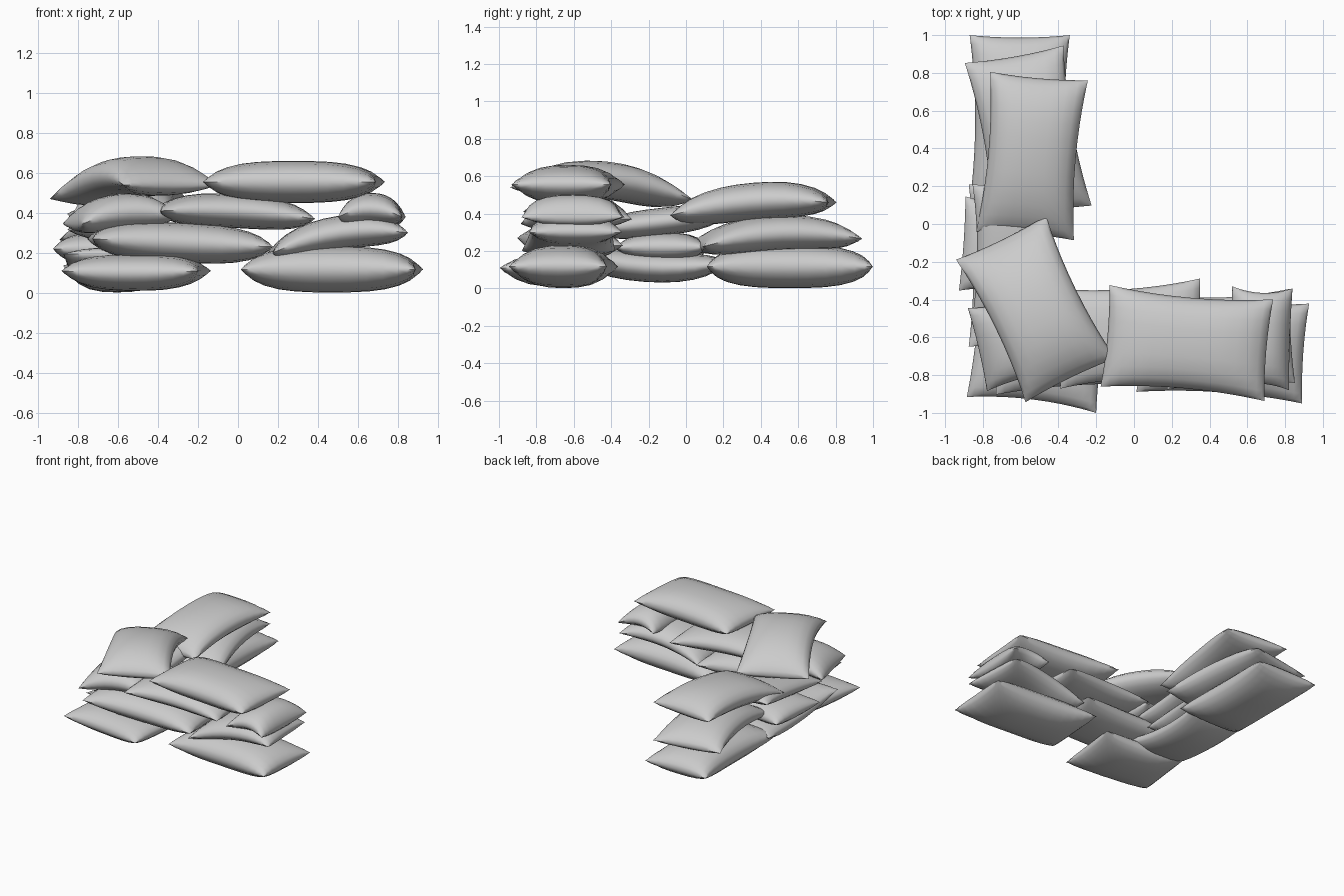
import bpy, bmesh
from math import radians, sin, pi
from mathutils import Matrix

if "Cube" in bpy.data.objects:
    bpy.data.objects.remove(bpy.data.objects["Cube"])


def sandbag(name, x, y, z, length, width, thick, yaw, bend=0.0, slope=0.0):
    """Stuffed bag with flared corners; bend droops both ends, slope lifts the +u end."""
    bm = bmesh.new()
    for side in (1, -1):
        new = bmesh.ops.create_grid(bm, x_segments=14, y_segments=10, size=1)["verts"]
        for v in new:
            # denser rows toward the seam
            u, w = sin(v.co.x * pi / 2), sin(v.co.y * pi / 2)
            puff = max(0, 1 - abs(u) ** 3) ** 0.52 * max(0, 1 - abs(w) ** 2.6) ** 0.52
            v.co.x = u * length / 2 * (1 - 0.03 * (1 - w * w))
            v.co.y = w * width / 2 * (1 - 0.11 * (1 - u * u))
            v.co.z = side * puff * thick / 2 + slope * u - bend * u * u
        if side < 0:
            faces = {f for v in new for f in v.link_faces}
            bmesh.ops.reverse_faces(bm, faces=list(faces))
    bmesh.ops.remove_doubles(bm, verts=bm.verts, dist=0.0005)
    bm.transform(Matrix.Translation((x, y, z)) @ Matrix.Rotation(radians(yaw), 4, 'Z'))
    me = bpy.data.meshes.new(name)
    bm.to_mesh(me)
    bm.free()
    ob = bpy.data.objects.new(name, me)
    bpy.context.collection.objects.link(ob)
    ob.select_set(True)
    bpy.context.view_layer.objects.active = ob


# bottom course
sandbag("bag_1_right", 0.47, -0.655, 0.117, 0.88, 0.53, 0.23, -4)
sandbag("bag_1_corner", -0.51, -0.69, 0.10, 0.69, 0.54, 0.18, -7, -0.01)
sandbag("bag_1_left", -0.64, -0.22, 0.115, 0.86, 0.47, 0.16, 90, -0.05, -0.03)
sandbag("bag_1_back", -0.605, 0.555, 0.117, 0.89, 0.53, 0.23, 90)

# second course
sandbag("bag_2_front", -0.29, -0.62, 0.25, 0.91, 0.52, 0.20, 3, 0.0, -0.02)
sandbag("bag_2_right", 0.50, -0.61, 0.30, 0.68, 0.50, 0.17, 3, 0.05, 0.05)
sandbag("bag_2_left_half", -0.67, -0.12, 0.22, 0.48, 0.50, 0.16, -4)
sandbag("bag_2_back", -0.56, 0.475, 0.295, 0.86, 0.53, 0.19, 100, 0.05, 0.02)

# third course
sandbag("bag_3_corner_half", -0.59, -0.61, 0.405, 0.49, 0.45, 0.18, 13, 0.04, 0.02)
sandbag("bag_3_front", -0.02, -0.58, 0.41, 0.78, 0.53, 0.17, 4, 0.02, -0.02)
sandbag("bag_3_right_half", 0.67, -0.605, 0.42, 0.32, 0.54, 0.16, -2, 0.04)
sandbag("bag_3_left", -0.63, -0.14, 0.355, 0.70, 0.45, 0.15, 90, 0.0, 0.04)
sandbag("bag_3_back", -0.54, 0.36, 0.465, 0.85, 0.52, 0.20, 85, 0.04, 0.035)

# top course
sandbag("bag_4_corner", -0.52, -0.45, 0.58, 0.84, 0.53, 0.20, -64, 0.075, 0.035)
sandbag("bag_4_right", 0.28, -0.63, 0.555, 0.87, 0.54, 0.21, -5)

bpy.ops.object.shade_smooth_by_angle(angle=radians(60))
